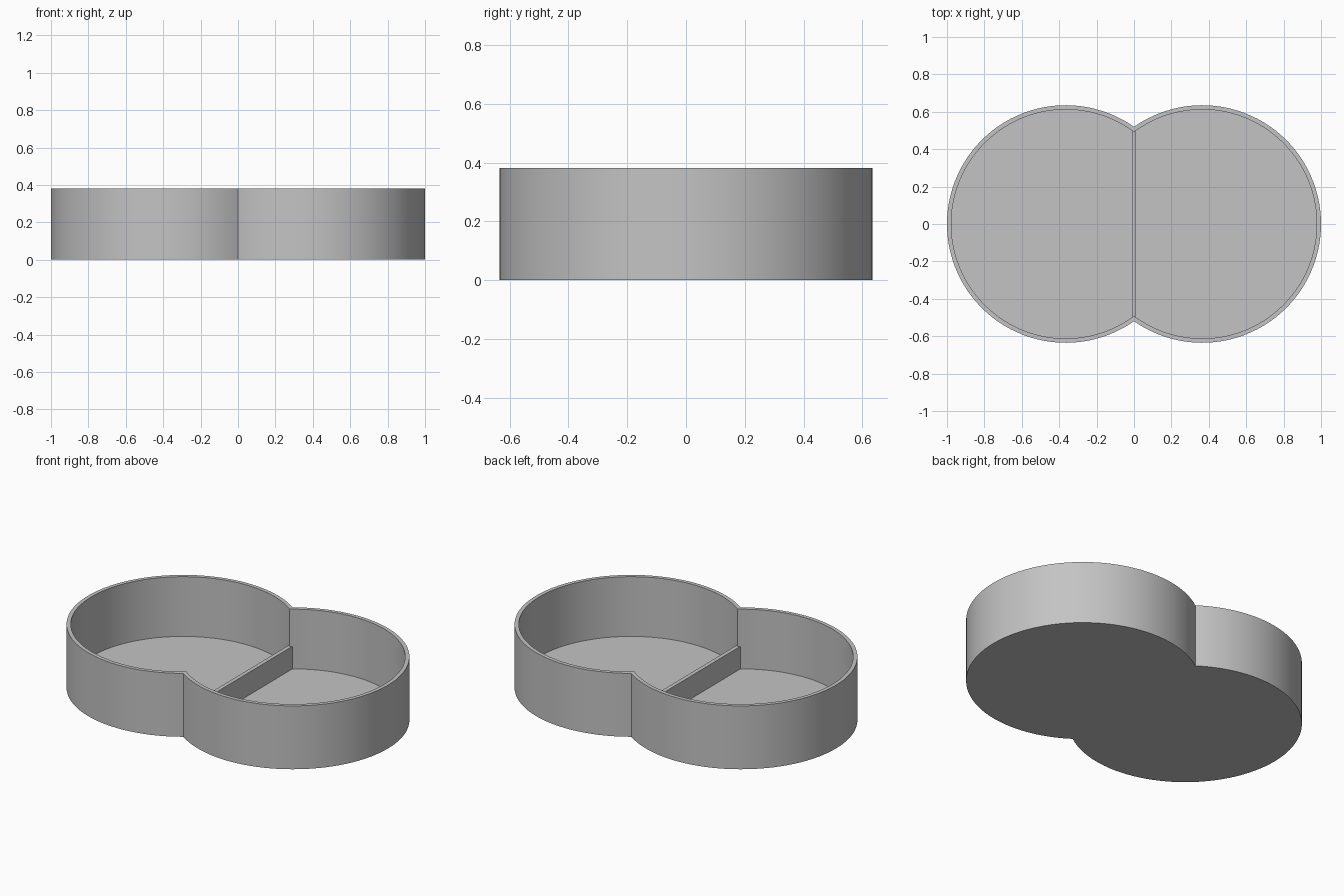
import bpy
import bmesh
import math

OUTER_R, INNER_R = 0.635, 0.612   # wall radii of each round lobe
OFFSET = 0.365                    # lobe centre distance from the middle
HEIGHT, FLOOR = 0.381, 0.022
DIVIDER_TOP, DIVIDER_WIDTH = 0.158, 0.024
SEGMENTS = 72                     # sides per lobe

cube = bpy.data.objects.get("Cube")
if cube:
    bpy.data.objects.remove(cube, do_unlink=True)

GREY = (0.55, 0.55, 0.55, 1)
grey = bpy.data.materials.new("plain grey")
grey.use_nodes = True
grey.diffuse_color = GREY
grey.node_tree.nodes["Principled BSDF"].inputs["Base Color"].default_value = GREY


def outline(radius):
    """Counter-clockwise outline of two overlapping circles."""
    reach = math.pi - math.acos(OFFSET / radius)
    points = []
    for side in (1, -1):
        for i in range(SEGMENTS):
            a = -reach + 2 * reach * i / SEGMENTS
            points.append((side * (OFFSET + radius * math.cos(a)),
                           side * radius * math.sin(a)))
    return points


def finish(bm, name):
    bmesh.ops.recalc_face_normals(bm, faces=bm.faces)
    mesh = bpy.data.meshes.new(name)
    bm.to_mesh(mesh)
    bm.free()
    mesh.materials.append(grey)
    obj = bpy.data.objects.new(name, mesh)
    bpy.context.collection.objects.link(obj)
    return obj


# Tray: outer wall, rim, inner wall, closed by the underside and the floor
bm = bmesh.new()
rings = [[bm.verts.new((x, y, z)) for x, y in outline(r)]
         for r, z in ((OUTER_R, 0), (OUTER_R, HEIGHT),
                      (INNER_R, HEIGHT), (INNER_R, FLOOR))]
for low, high in zip(rings, rings[1:]):
    for i in range(len(low)):
        j = (i + 1) % len(low)
        bm.faces.new((low[i], low[j], high[j], high[i]))
bm.faces.new(rings[0][::-1])
bm.faces.new(rings[-1])
tray = finish(bm, "two_lobed_tray")

bpy.ops.object.select_all(action='DESELECT')
tray.select_set(True)
bpy.context.view_layer.objects.active = tray
bpy.ops.object.shade_smooth_by_angle(angle=math.radians(30))

# Low divider between the two compartments, its ends set into the walls
bm = bmesh.new()
bmesh.ops.create_cube(bm, size=1)
base = FLOOR / 2
bmesh.ops.scale(bm, vec=(DIVIDER_WIDTH, 1.008, DIVIDER_TOP - base), verts=bm.verts)
bmesh.ops.translate(bm, vec=(0, 0, (DIVIDER_TOP + base) / 2), verts=bm.verts)
finish(bm, "divider")
